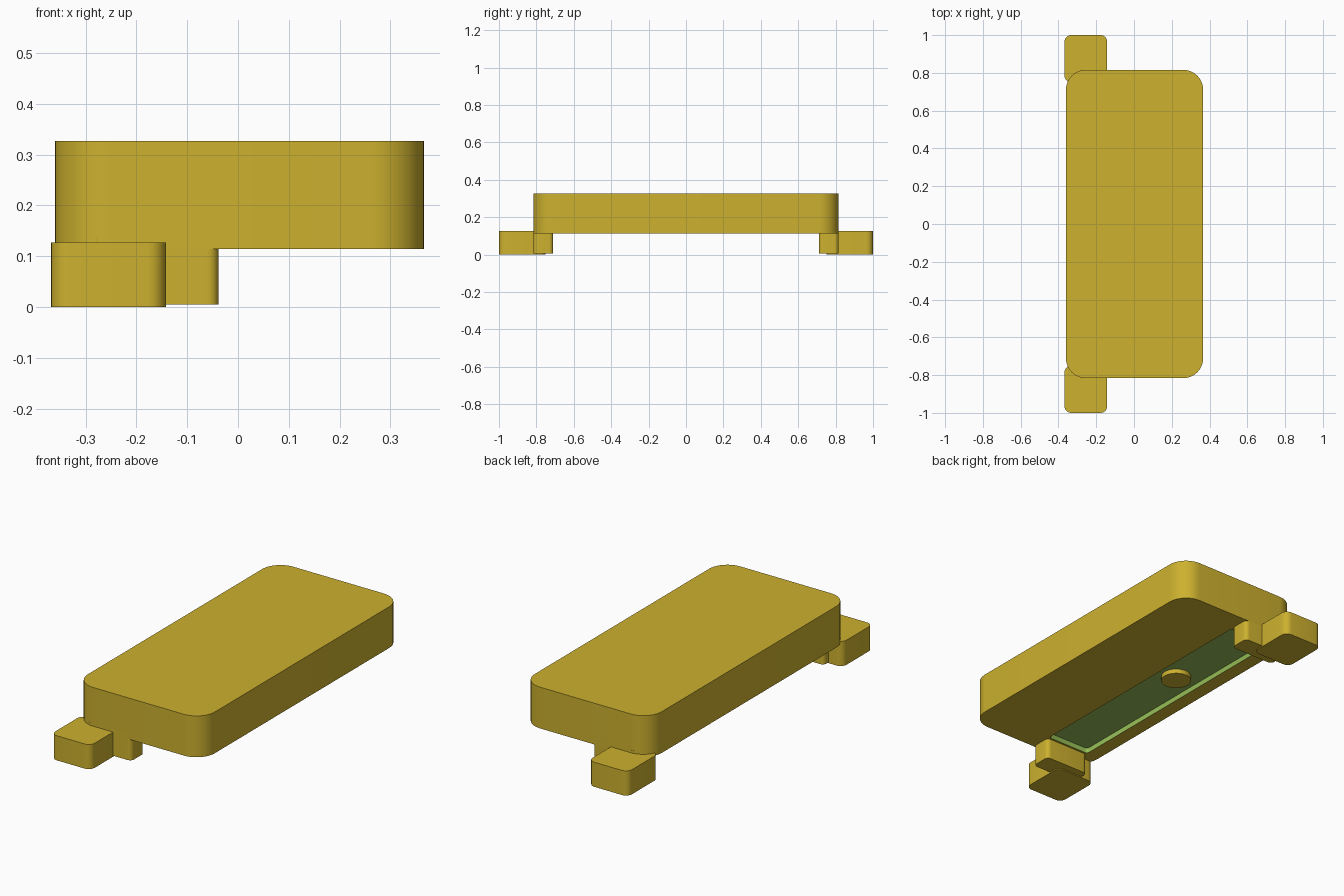
import bpy, bmesh, math

if "Cube" in bpy.data.objects:
    bpy.data.objects.remove(bpy.data.objects["Cube"])


def material(name, color):
    m = bpy.data.materials.new(name)
    m.diffuse_color = (*color, 1)
    m.use_nodes = True
    m.node_tree.nodes["Principled BSDF"].inputs["Base Color"].default_value = m.diffuse_color
    return m


gold = material("gold", (0.61, 0.44, 0.028))
green = material("green", (0.305, 0.515, 0.095))


def outline(x0, x1, y0, y1, r, n=10):
    """Counter-clockwise rounded rectangle."""
    pts = []
    corners = [(x1 - r, y1 - r), (x0 + r, y1 - r), (x0 + r, y0 + r), (x1 - r, y0 + r)]
    for q, (cx, cy) in enumerate(corners):
        for i in range(n + 1):
            a = math.pi / 2 * (q + i / n)
            pts.append((cx + r * math.cos(a), cy + r * math.sin(a)))
    return pts


def ring(bm, pts, z):
    return [bm.verts.new((x, y, z)) for x, y in pts]


def walls(bm, low, high, mat=0):
    n = len(low)
    for i in range(n):
        j = (i + 1) % n
        bm.faces.new((low[i], low[j], high[j], high[i])).material_index = mat


def finish(bm, name):
    bmesh.ops.recalc_face_normals(bm, faces=bm.faces)
    mesh = bpy.data.meshes.new(name)
    bm.to_mesh(mesh)
    bm.free()
    mesh.materials.append(gold)
    mesh.materials.append(green)
    ob = bpy.data.objects.new(name, mesh)
    bpy.context.collection.objects.link(ob)
    bpy.ops.object.select_all(action='DESELECT')
    ob.select_set(True)
    bpy.context.view_layer.objects.active = ob
    bpy.ops.object.shade_smooth_by_angle(angle=math.radians(35))


def prism(name, pts, z0, z1):
    bm = bmesh.new()
    low, high = ring(bm, pts, z0), ring(bm, pts, z1)
    walls(bm, low, high)
    bm.faces.new(low)
    bm.faces.new(high)
    finish(bm, name)


# Body: rounded slab with a green slot sunk into its underside
Z0, Z1, SLOT_Z = 0.114, 0.327, 0.141
bm = bmesh.new()
body_pts = outline(-0.36, 0.366, -0.816, 0.816, 0.105)
slot_pts = outline(-0.285, -0.04, -0.70, 0.70, 0.015, 4)
low, high = ring(bm, body_pts, Z0), ring(bm, body_pts, Z1)
rim, floor = ring(bm, slot_pts, Z0), ring(bm, slot_pts, SLOT_Z)
walls(bm, low, high)
walls(bm, rim, floor, 1)
bm.faces.new(high)
bm.faces.new(floor).material_index = 1
loops = [bm.edges.get((l[i - 1], l[i])) for l in (low, rim) for i in range(len(l))]
bmesh.ops.triangle_fill(bm, edges=loops, use_beauty=True, normal=(0, 0, -1))
finish(bm, "body")

# Round pin standing on the slot floor
pin = [(-0.163 + 0.074 * math.cos(math.tau * i / 32),
        0.13 + 0.074 * math.sin(math.tau * i / 32)) for i in range(32)]
prism("pin", pin, 0.117, SLOT_Z + 0.005)

# Feet and outer tabs at both ends
for side, s in (("front", -1), ("back", 1)):
    ya, yb = sorted((s * 0.71, s * 0.816))
    prism(side + "_foot", outline(-0.29, -0.038, ya, yb, 0.022, 6), 0.005, 0.141)
    ya, yb = sorted((s * 0.75, s * 1.0))
    prism(side + "_tab", outline(-0.368, -0.142, ya, yb, 0.035, 6), 0.0, 0.127)
